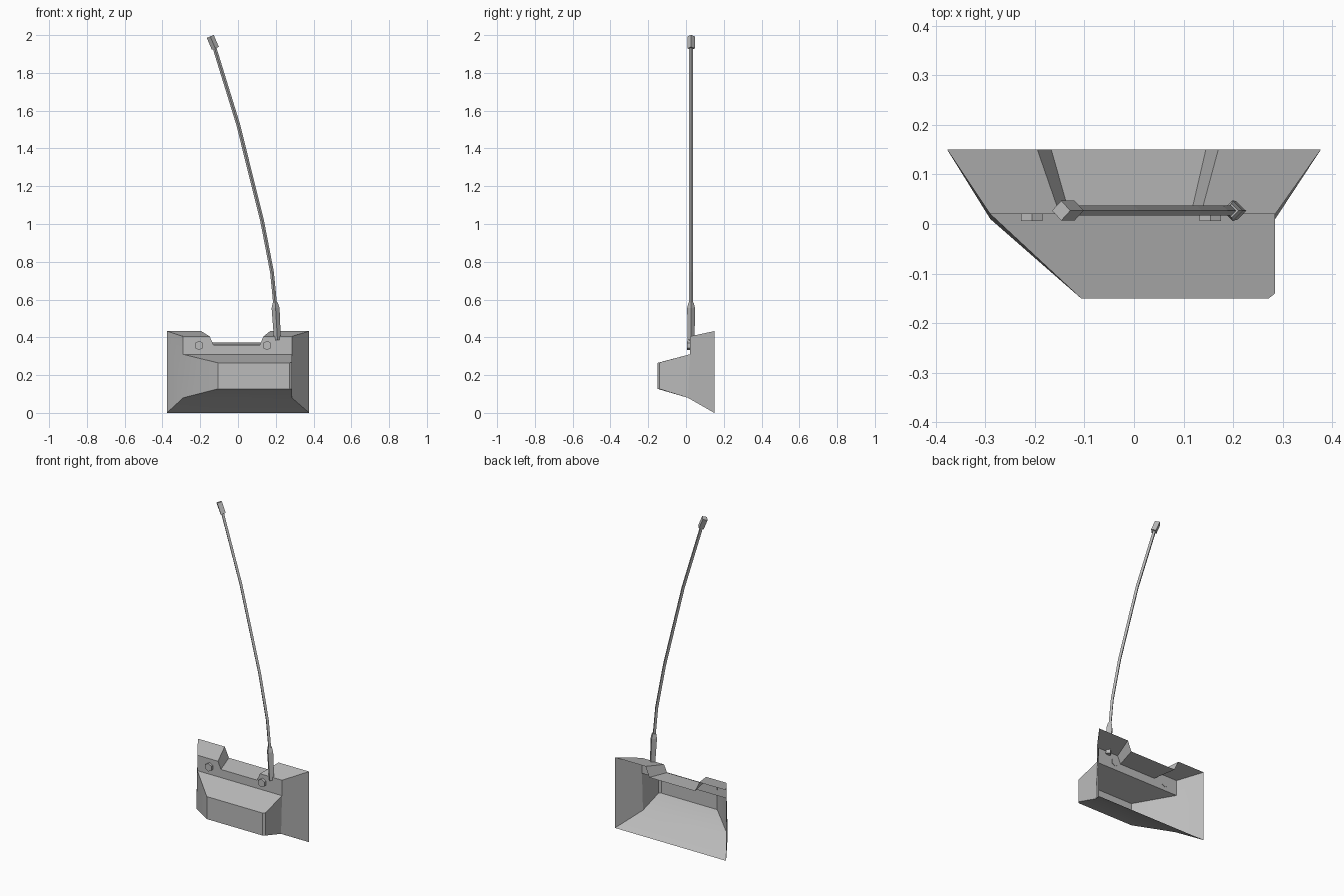
import bpy, bmesh, math
from mathutils import Vector

if "Cube" in bpy.data.objects:
    bpy.data.objects.remove(bpy.data.objects["Cube"], do_unlink=True)

# One flat grey for the whole model
grey = bpy.data.materials.new("plain grey")
grey.use_nodes = True
colour = (0.5, 0.5, 0.5, 1)
grey.diffuse_color = colour
grey.node_tree.nodes["Principled BSDF"].inputs["Base Color"].default_value = colour


def make_object(name, faces, smooth=0):
    """Join polygons given as lists of points into one welded object."""
    bm = bmesh.new()
    for face in faces:
        bm.faces.new([bm.verts.new(p) for p in face])
    bmesh.ops.remove_doubles(bm, verts=bm.verts, dist=0.0005)
    bmesh.ops.recalc_face_normals(bm, faces=bm.faces)
    mesh = bpy.data.meshes.new(name)
    bm.to_mesh(mesh)
    bm.free()
    mesh.materials.append(grey)
    obj = bpy.data.objects.new(name, mesh)
    bpy.context.collection.objects.link(obj)
    if smooth:
        bpy.ops.object.select_all(action='DESELECT')
        obj.select_set(True)
        bpy.context.view_layer.objects.active = obj
        bpy.ops.object.shade_smooth_by_angle(angle=math.radians(smooth))
    return obj


def strip(a, b):
    """Quads bridging two equally long rows of points."""
    return [[a[i], a[i + 1], b[i + 1], b[i]] for i in range(len(a) - 1)]


def diamond_rod(name, path, y):
    """Four-sided capped rod through (x, z, radius) stations."""
    rings = []
    for i, (x, z, r) in enumerate(path):
        before, after = path[max(i - 1, 0)], path[min(i + 1, len(path) - 1)]
        along = Vector((after[0] - before[0], 0, after[1] - before[1])).normalized()
        across = Vector((along.z, 0, -along.x)) * r
        depth = Vector((0, r, 0))
        centre = Vector((x, y, z))
        rings.append([centre + across, centre + depth, centre - across, centre - depth])
    faces = [rings[0], rings[-1]]
    for a, b in zip(rings, rings[1:]):
        faces += strip(a + a[:1], b + b[:1])
    return make_object(name, faces)


# Housing: open-backed shell, outline runs from right rim round the front
FLANGE_Y, BACK_Y = 0.02, 0.15
lower = [(-.377, BACK_Y, 0), (-.29, .01, .08), (-.107, -.15, .127), (.272, -.15, .127),
         (.285, -.14, .127), (.285, .01, .08), (.377, BACK_Y, 0)]
upper = [(-.29, FLANGE_Y, .31), (-.107, -.15, .265), (.272, -.15, .265),
         (.285, -.14, .267), (.285, FLANGE_Y, .31)]
# Notched top edge of the flange and of the back rim
flange_top = [(x, FLANGE_Y, z) for x, z in
              [(-.29, .405), (-.15, .405), (-.13, .36), (.115, .36), (.135, .405), (.285, .405)]]
rim_top = [(x, BACK_Y, z) for x, z in
           [(-.377, .433), (-.195, .433), (-.167, .372), (.145, .372), (.17, .433), (.377, .433)]]

shell = strip(lower[1:6], upper) + strip(flange_top, rim_top)
shell += [
    [lower[0], lower[1], upper[0], flange_top[0], rim_top[0]],
    [lower[6], lower[5], upper[4], flange_top[5], rim_top[5]],
    lower[1:6],
    [lower[0], lower[1], lower[5], lower[6]],
    upper,
    [upper[0], upper[4]] + flange_top[::-1],
]
make_object("housing", shell, smooth=25)

# Hexagonal bolt heads on the flange
for side, x in (("right", -.206), ("left", .154)):
    front, back = ([(x + .025 * math.sin(k * math.pi / 3), y,
                     .357 + .025 * math.cos(k * math.pi / 3)) for k in range(6)]
                   for y in (.006, .023))
    make_object(side + "_bolt", [front, back] + strip(front + front[:1], back + back[:1]))

# Whip aerial: holder, bent rod and end cap
AERIAL_Y = 0.027
diamond_rod("aerial_holder", [(.209, .385, .018), (.199, .555, .021), (.197, .583, .014)], AERIAL_Y)
diamond_rod("aerial_rod", [(.198, .56, .01), (.18, .745, .01), (.127, 1.02, .01),
                           (0, 1.53, .01), (-.125, 1.935, .01)], AERIAL_Y)
diamond_rod("aerial_cap", [(-.12, 1.93, .02), (-.147, 1.993, .02)], AERIAL_Y)
